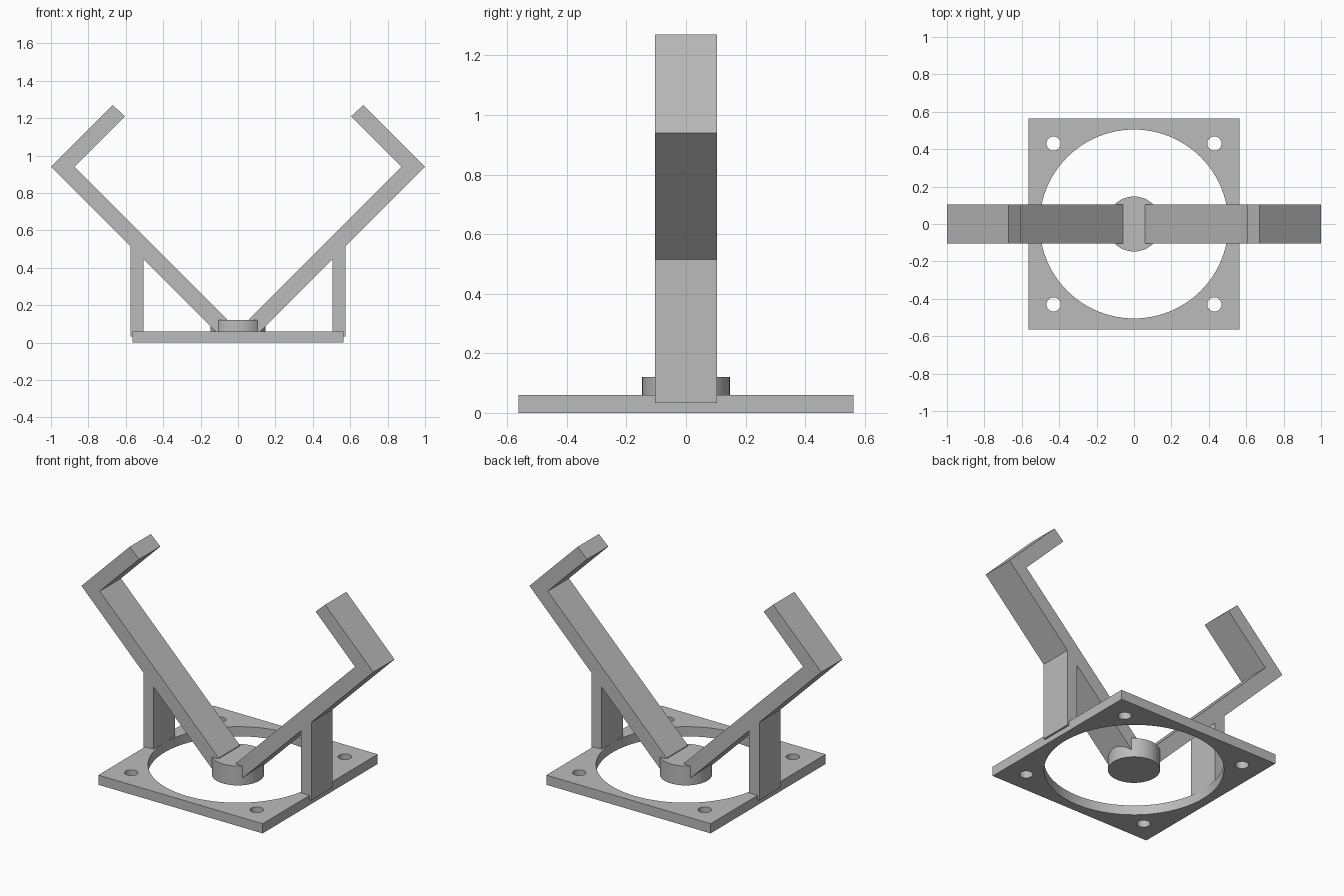
import bpy
import bmesh
from math import cos, sin, pi, radians
from mathutils import Vector

cube = bpy.data.objects.get("Cube")
if cube:
    bpy.data.objects.remove(cube, do_unlink=True)

# One plain grey for the whole bracket
grey = bpy.data.materials.new("grey")
grey.use_nodes = True
colour = (0.5, 0.5, 0.5, 1)
grey.diffuse_color = colour
grey.node_tree.nodes["Principled BSDF"].inputs["Base Color"].default_value = colour


def circle(cx, cy, r, n):
    return [(cx + r * cos(2 * pi * i / n), cy + r * sin(2 * pi * i / n)) for i in range(n)]


def extruded(name, loops, place, depth):
    """Fill outlines (the first one outer, the rest holes) and extrude by depth."""
    bm = bmesh.new()
    edges = []
    for loop in loops:
        verts = [bm.verts.new(place(*p)) for p in loop]
        edges += [bm.edges.new((v, verts[i - 1])) for i, v in enumerate(verts)]
    if len(loops) == 1:
        faces = [bm.faces.new(verts)]
    else:
        fill = bmesh.ops.triangle_fill(bm, edges=edges, use_beauty=True)
        faces = [f for f in fill["geom"] if isinstance(f, bmesh.types.BMFace)]
    top = bmesh.ops.extrude_face_region(bm, geom=faces, use_keep_orig=True)
    moved = [v for v in top["geom"] if isinstance(v, bmesh.types.BMVert)]
    bmesh.ops.translate(bm, verts=moved, vec=Vector(depth))
    bmesh.ops.recalc_face_normals(bm, faces=bm.faces)
    mesh = bpy.data.meshes.new(name)
    bm.to_mesh(mesh)
    bm.free()
    mesh.materials.append(grey)
    obj = bpy.data.objects.new(name, mesh)
    bpy.context.collection.objects.link(obj)
    bpy.ops.object.select_all(action="DESELECT")
    obj.select_set(True)
    bpy.context.view_layer.objects.active = obj
    bpy.ops.object.shade_smooth_by_angle(angle=radians(30))
    return obj


def flat(x, y):
    return (x, y, 0)


# Square base plate with a large opening and four screw holes
S = 0.563
plate = [[(-S, -S), (S, -S), (S, S), (-S, S)], circle(0, 0, 0.505, 96)]
plate += [circle(sx * 0.43, sy * 0.43, 0.038, 32) for sx in (-1, 1) for sy in (-1, 1)]
extruded("base_plate", plate, flat, (0, 0, 0.06))

# Central hub
extruded("hub", [circle(0, 0, 0.147, 64)], flat, (0, 0, 0.12))

# Hooked arm and its upright post in one profile on each side
HALF = 0.104
arm = [(0.06, 0), (0.505, 0.445), (0.505, 0.033), (0.575, 0.033), (0.575, 0.515),
       (1, 0.94), (0.67, 1.27), (0.605, 1.21), (0.875, 0.94), (0.06, 0.125)]
for side, s in (("left", 1), ("right", -1)):
    extruded(side + "_arm", [arm], lambda x, z: (s * x, -HALF, z), (0, 2 * HALF, 0))
